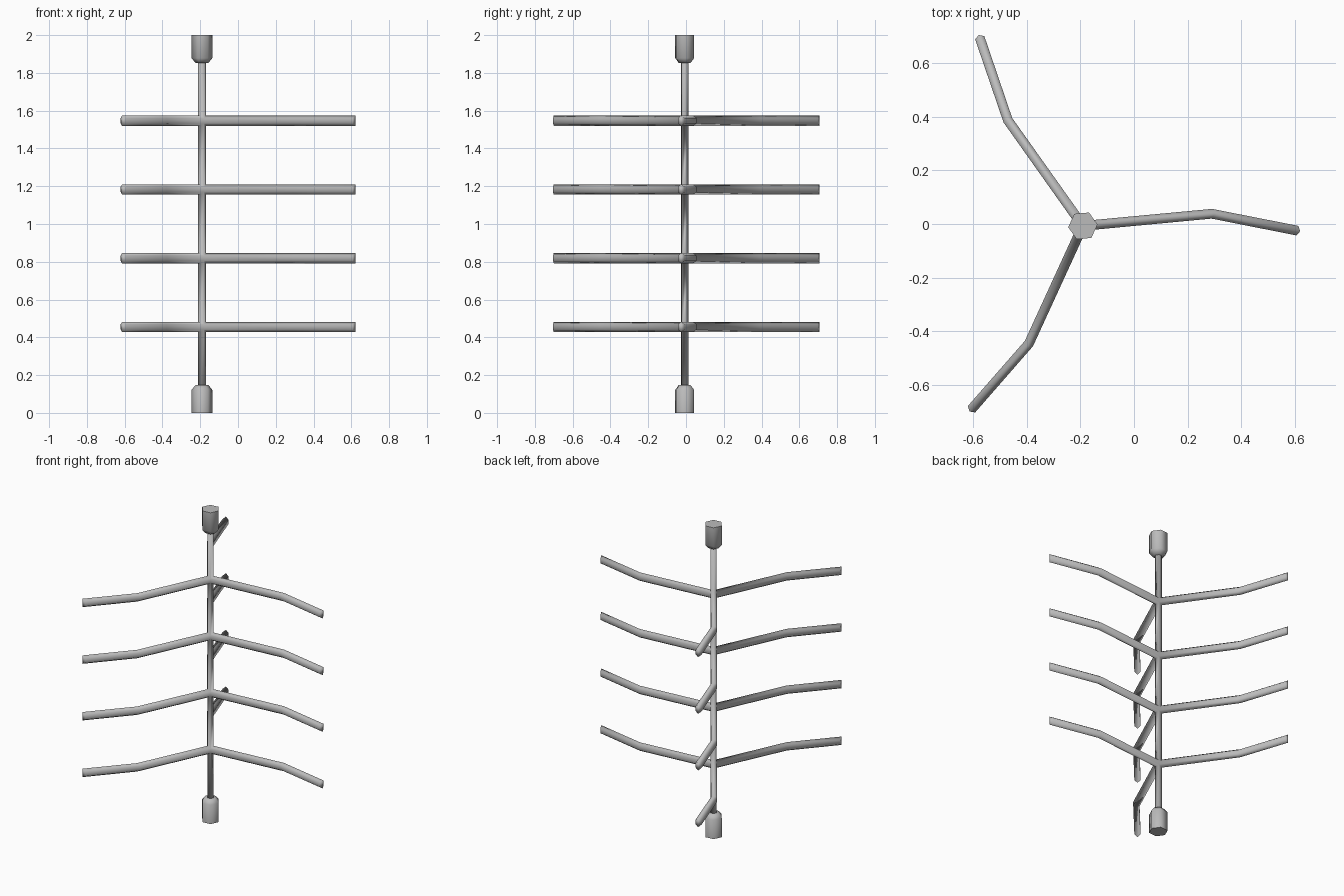
import bpy
import bmesh
from math import radians, cos, sin
from mathutils import Matrix, Vector

cube = bpy.data.objects.get("Cube")
if cube:
    bpy.data.objects.remove(cube)

AXIS = Vector((-0.191, -0.007, 0))   # centre of the pole
TWIST = 5.2                          # heading of the first arm, in degrees
POLE_R = 0.021
TIERS = [0.455 + 0.364 * k for k in range(4)]
RIDGE = 0.027                        # half height of an arm along its ridge
FLANK = 0.014                        # half height of an arm at its sides

grey = bpy.data.materials.new("plain grey")
grey.use_nodes = True
grey.diffuse_color = (0.5, 0.5, 0.5, 1)
grey.node_tree.nodes["Principled BSDF"].inputs["Base Color"].default_value = (0.5, 0.5, 0.5, 1)


def polar(radius, degrees, z=0):
    a = radians(degrees)
    return AXIS + Vector((radius * cos(a), radius * sin(a), z))


def hex_column(levels):
    """Closed six-sided column through (radius, even corner z, odd corner z) levels."""
    bm = bmesh.new()
    rings = [[bm.verts.new(polar(r, TWIST + 60 * i, odd if i % 2 else even)) for i in range(6)]
             for r, even, odd in levels]
    sides = []
    for low, high in zip(rings, rings[1:]):
        sides.append([bm.faces.new((low[i], low[(i + 1) % 6], high[(i + 1) % 6], high[i]))
                      for i in range(6)])
    bm.faces.new(rings[0][::-1])
    bm.faces.new(rings[-1])
    return bm, sides


def finish(bm, name):
    bmesh.ops.recalc_face_normals(bm, faces=bm.faces[:])
    for f in bm.faces:
        f.smooth = True
    mesh = bpy.data.meshes.new(name)
    bm.to_mesh(mesh)
    bm.free()
    mesh.materials.append(grey)
    obj = bpy.data.objects.new(name, mesh)
    bpy.context.collection.objects.link(obj)
    return obj


def extrude_arm(bm, faces, start, end, turn):
    """Extrude a pair of faces so their shared ridge moves from start to end, turning on the way."""
    out = bmesh.ops.extrude_face_region(bm, geom=faces)["geom"]
    verts = [g for g in out if isinstance(g, bmesh.types.BMVert)]
    spin = (Matrix.Translation(end) @ Matrix.Rotation(radians(turn), 4, 'Z')
            @ Matrix.Translation(-start))
    bmesh.ops.transform(bm, matrix=spin, verts=verts)
    return [g for g in out if isinstance(g, bmesh.types.BMFace)]


# Pole with four tiers of three bent, ridged arms
levels = [(POLE_R, 0.1, 0.1)]
for z in TIERS:
    levels += [(POLE_R, z - RIDGE, z - FLANK), (POLE_R, z + RIDGE, z + FLANK)]
levels.append((POLE_R, 1.9, 1.9))
bm, sides = hex_column(levels)
for tier in sides[1::2]:
    for arm in range(3):
        heading = TWIST + 120 * arm
        pair = [tier[(2 * arm - 1) % 6], tier[2 * arm]]
        root = polar(POLE_R, heading)
        bend = polar(0.494, heading)
        tip = polar(0.812, heading - 6.6)
        pair = extrude_arm(bm, pair, root, bend, -8)
        extrude_arm(bm, pair, bend, tip, -8)
finish(bm, "pole_with_arms")

# Hexagonal end caps, chamfered towards the pole
CAP = [(0.055, 0), (0.055, 0.122), (0.034, 0.148)]
for name, profile in (("bottom_cap", CAP),
                      ("top_cap", [(r, 2 - z) for r, z in reversed(CAP)])):
    bm, _ = hex_column([(r, z, z) for r, z in profile])
    cap = finish(bm, name)
    bpy.ops.object.select_all(action='DESELECT')
    cap.select_set(True)
    bpy.context.view_layer.objects.active = cap
    bpy.ops.object.shade_smooth_by_angle(angle=radians(65))
